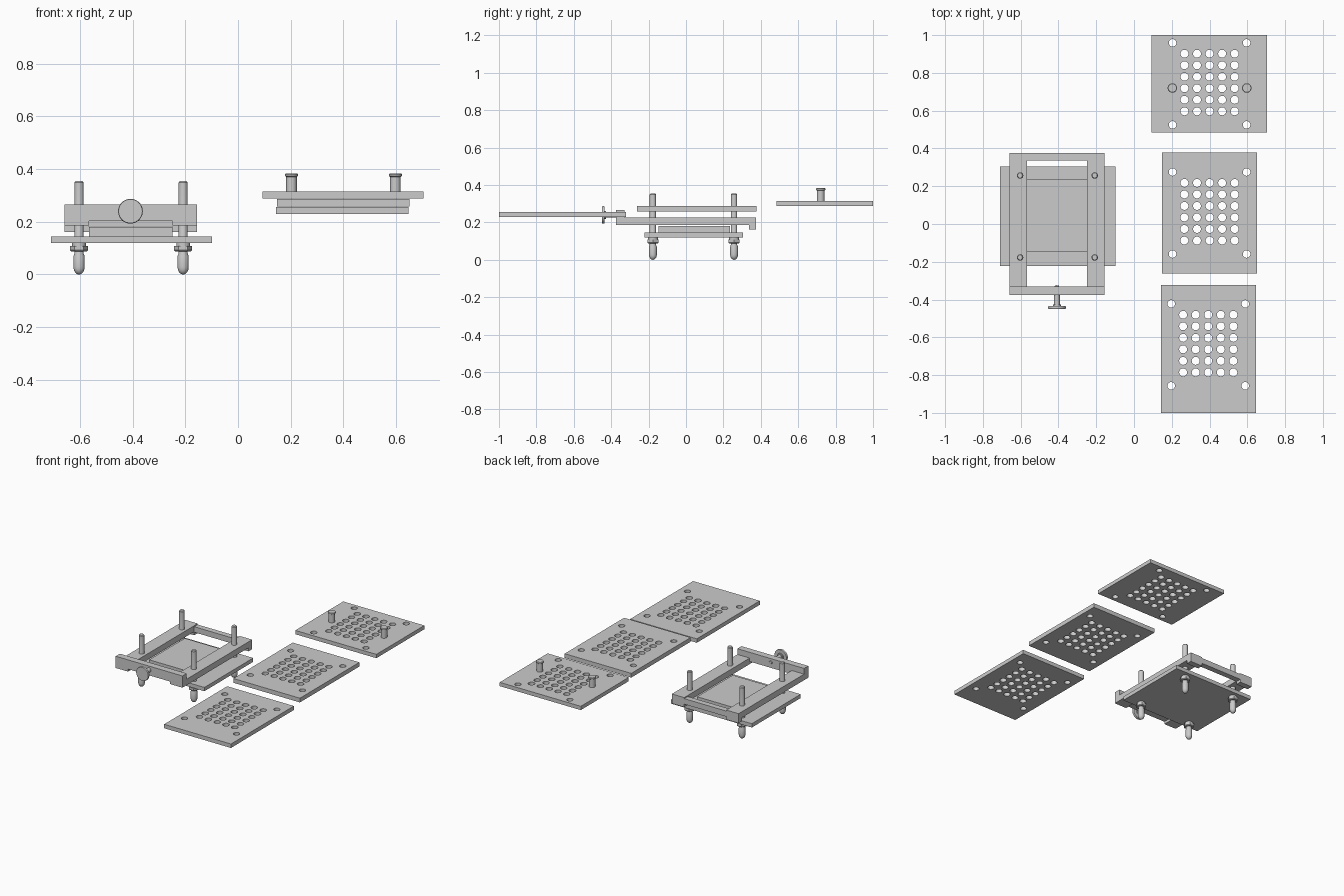
import bpy, bmesh
from math import cos, sin, pi, radians
from mathutils import Matrix, Vector

if "Cube" in bpy.data.objects:
    bpy.data.objects.remove(bpy.data.objects["Cube"])


def finish(obj, smooth=True):
    bpy.ops.object.select_all(action='DESELECT')
    obj.select_set(True)
    bpy.context.view_layer.objects.active = obj
    if smooth:
        bpy.ops.object.shade_smooth_by_angle(angle=radians(35))


def mesh_object(name, bm, smooth=True):
    bmesh.ops.recalc_face_normals(bm, faces=bm.faces)
    me = bpy.data.meshes.new(name)
    bm.to_mesh(me)
    bm.free()
    obj = bpy.data.objects.new(name, me)
    bpy.context.collection.objects.link(obj)
    finish(obj, smooth)
    return obj


def box(name, x0, x1, y0, y1, z0, z1):
    bm = bmesh.new()
    m = Matrix.Translation(((x0 + x1) / 2, (y0 + y1) / 2, (z0 + z1) / 2))
    m = m @ Matrix.Diagonal((x1 - x0, y1 - y0, z1 - z0, 1))
    bmesh.ops.create_cube(bm, size=1, matrix=m)
    return mesh_object(name, bm, False)


def lathe(name, profile, loc, rot=None, steps=32):
    # profile: (radius, height) points spun around local z
    bm = bmesh.new()
    vs = [bm.verts.new((r, 0, z)) for r, z in profile]
    es = [bm.edges.new(p) for p in zip(vs, vs[1:])]
    bmesh.ops.spin(bm, geom=vs + es, cent=(0, 0, 0), axis=(0, 0, 1),
                   angle=2 * pi, steps=steps, use_duplicate=False)
    bmesh.ops.remove_doubles(bm, verts=bm.verts, dist=1e-5)
    m = Matrix.Translation(loc)
    if rot:
        m = m @ rot
    bmesh.ops.transform(bm, matrix=m, verts=bm.verts)
    return mesh_object(name, bm)


def plate(name, x0, x1, y0, y1, z0, z1, holes):
    # filled 2D outline with circular holes, extruded
    cu = bpy.data.curves.new(name, 'CURVE')
    cu.dimensions = '2D'
    cu.fill_mode = 'BOTH'
    cu.extrude = (z1 - z0) / 2
    loops = [[(x0, y0), (x1, y0), (x1, y1), (x0, y1)]]
    loops += [[(x + r * cos(a * pi / 12), y + r * sin(a * pi / 12)) for a in range(24)]
              for x, y, r in holes]
    for pts in loops:
        s = cu.splines.new('POLY')
        s.points.add(len(pts) - 1)
        for p, (x, y) in zip(s.points, pts):
            p.co = (x, y, 0, 1)
        s.use_cyclic_u = True
    obj = bpy.data.objects.new(name, cu)
    obj.location.z = (z0 + z1) / 2
    bpy.context.collection.objects.link(obj)
    finish(obj, False)
    bpy.ops.object.convert(target='MESH')
    finish(bpy.context.object)


def hole_pattern(cx, cy):
    # four corner holes and a 5 x 6 grid
    h = [(cx + sx * 0.196, cy + sy * 0.217, 0.02) for sx in (-1, 1) for sy in (-1, 1)]
    h += [(cx + (i - 2) * 0.0665, cy + 0.007 + (j - 2.5) * 0.061, 0.021)
          for i in range(5) for j in range(6)]
    return h


# Perforated plates
plate("rear_hole_plate", 0.093, 0.704, 0.484, 1.0, 0.289, 0.315, hole_pattern(0.4, 0.742))
plate("middle_hole_plate", 0.148, 0.65, -0.262, 0.378, 0.258, 0.287, hole_pattern(0.4, 0.058))
plate("front_hole_plate", 0.144, 0.647, -1.0, -0.322, 0.229, 0.256, hole_pattern(0.393, -0.64))

# Flanged handling pins on the rear plate
for i, x in enumerate((0.203, 0.597)):
    lathe(f"handle_pin_{i}", [(0, 0.29), (0.02, 0.29), (0.02, 0.37), (0.025, 0.374),
                              (0.025, 0.38), (0.022, 0.383), (0, 0.383)], (x, 0.72, 0))

# Base plate and raised pad
box("base_plate", -0.709, -0.098, -0.222, 0.304, 0.119, 0.145)
box("base_pad", -0.566, -0.249, -0.148, 0.236, 0.145, 0.18)

# Sliding frame: rails with rear feet, notched front bar, rear bar
for side, x0, x1 in (("left", -0.659, -0.566), ("right", -0.249, -0.156)):
    box(side + "_rail", x0, x1, -0.33, 0.375, 0.186, 0.227)
    box(side + "_rail_foot", x0, x1, 0.336, 0.375, 0.162, 0.186)
    box(side + "_front_end", x0, x1, -0.375, -0.33, 0.186, 0.203)
box("front_bar", -0.659, -0.156, -0.375, -0.33, 0.203, 0.266)
box("rear_bar", -0.566, -0.249, 0.337, 0.375, 0.182, 0.22)

# Guide posts with round feet and hex nuts
foot = [(0.021 * sin(a * pi / 12), 0.028 - 0.028 * cos(a * pi / 12)) for a in range(7)]
foot += [(0.021, 0.07), (0.017, 0.08), (0.017, 0.349), (0.013, 0.354), (0, 0.354)]
for i, x in enumerate((-0.603, -0.208)):
    for j, y in enumerate((-0.177, 0.257)):
        lathe(f"guide_post_{i}{j}", foot, (x, y, 0))
        lathe(f"post_washer_{i}{j}", [(0, 0.107), (0.026, 0.107), (0.026, 0.119), (0, 0.119)],
              (x, y, 0))
        lathe(f"post_nut_{i}{j}", [(0, 0.088), (0.03, 0.088), (0.034, 0.092), (0.034, 0.108),
                                   (0, 0.108)], (x, y, 0), steps=6)

# Thumb screw through the front bar, pointing backward
turn = Matrix.Rotation(radians(-90), 4, 'X')
lathe("thumb_screw", [(0, 0), (0.045, 0), (0.047, 0.003), (0.047, 0.011), (0.045, 0.014),
                      (0.022, 0.014), (0.022, 0.022), (0.015, 0.022), (0.015, 0.115),
                      (0.009, 0.123), (0, 0.125)], (-0.408, -0.449, 0.24), turn)
